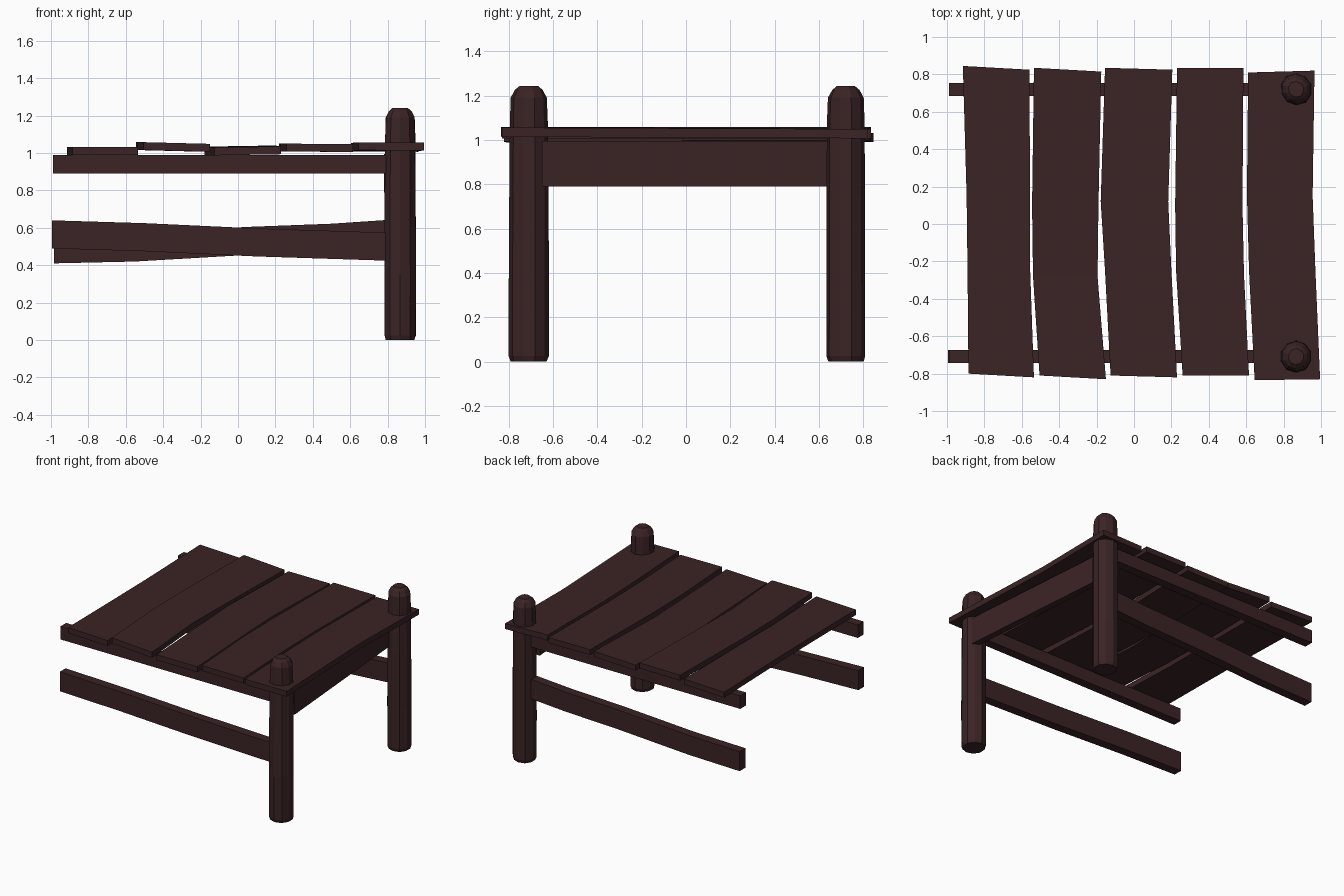
import bpy, bmesh, math, random
from mathutils import Vector

random.seed(4)
cube = bpy.data.objects.get("Cube")
if cube:
    bpy.data.objects.remove(cube, do_unlink=True)

# One dark timber colour
wood = bpy.data.materials.new("dark_brown_wood")
wood.use_nodes = True
colour = (0.043, 0.017, 0.018, 1)
wood.diffuse_color = colour
bsdf = wood.node_tree.nodes["Principled BSDF"]
bsdf.inputs["Base Color"].default_value = colour
bsdf.inputs["Roughness"].default_value = 0.9


def loft(name, rings):
    """Skin equal-length rings of points and cap both ends."""
    bm = bmesh.new()
    loops = [[bm.verts.new(p) for p in ring] for ring in rings]
    n = len(loops[0])
    for a, b in zip(loops, loops[1:]):
        for i in range(n):
            j = (i + 1) % n
            bm.faces.new((a[i], a[j], b[j], b[i]))
    bm.faces.new(loops[0][::-1])
    bm.faces.new(loops[-1])
    bmesh.ops.recalc_face_normals(bm, faces=bm.faces)
    mesh = bpy.data.meshes.new(name)
    bm.to_mesh(mesh)
    bm.free()
    mesh.materials.append(wood)
    obj = bpy.data.objects.new(name, mesh)
    bpy.context.collection.objects.link(obj)
    return obj


def rail(name, y, stations, height, depth=0.07):
    """Bar along x; stations are (x, bottom z)."""
    h = depth / 2
    loft(name, [[(x, y - h, z), (x, y + h, z), (x, y + h, z + height),
                 (x, y - h, z + height)] for x, z in stations])


def plank(name, edges, z_left, z_right, tilt=0.0, thick=0.042):
    """Warped board along y; edges are ((left x, y), (right x, y)) stations."""
    rings = []
    for (xl, yl), (xr, yr) in edges:
        a, b = z_left + tilt * yl, z_right + tilt * yr
        rings.append([(xl, yl, a), (xr, yr, b),
                      (xr, yr, b + thick), (xl, yl, a + thick)])
    loft(name, rings)


def post(name, x, y, sides=10):
    """Rough-hewn log with a chamfered foot and a rounded top."""
    profile = [(0, 0.08), (0.025, 0.089), (0.35, 0.089), (0.75, 0.088),
               (1.08, 0.085), (1.19, 0.081), (1.225, 0.062), (1.242, 0.042)]
    wobble = [random.uniform(0.97, 1.04) for _ in range(sides)]
    rings = []
    for z, r in profile:
        ring = []
        for i in range(sides):
            a = math.tau * (i + 0.5) / sides
            rr = r * wobble[i] * random.uniform(0.985, 1.015)
            ring.append((x + rr * math.cos(a), y + rr * math.sin(a), z))
        rings.append(ring)
    loft(name, rings)


# Posts
post("front_post", 0.867, -0.708)
post("back_post", 0.867, 0.72)

# Upper and lower side rails
rail("front_upper_rail", -0.708, [(-0.99, 0.89), (0.84, 0.89)], 0.1)
rail("back_upper_rail", 0.72, [(-0.99, 0.89), (0.84, 0.89)], 0.1)
rail("front_lower_rail", -0.708,
     [(-0.995, 0.49), (-0.5, 0.475), (0.1, 0.447), (0.84, 0.423)], 0.15)
rail("back_lower_rail", 0.72,
     [(-0.985, 0.41), (-0.55, 0.42), (0.05, 0.455), (0.5, 0.472), (0.84, 0.495)], 0.15)

# End beam, set slightly askew between the posts
loft("end_beam", [[(x - 0.05, y, 0.79), (x, y, 0.79), (x, y, 0.995), (x - 0.05, y, 0.995)]
                  for x, y in [(0.935, -0.65), (0.83, 0.66)]])

# Deck planks, outlined front to back
plank("deck_plank_1", [((-0.885, -0.80), (-0.535, -0.82)), ((-0.89, -0.25), (-0.555, -0.25)),
                       ((-0.895, 0.15), (-0.555, 0.15)), ((-0.915, 0.845), (-0.56, 0.825))],
      0.99, 0.99)
plank("deck_plank_2", [((-0.505, -0.81), (-0.15, -0.83)), ((-0.54, -0.28), (-0.195, -0.28)),
                       ((-0.545, 0.1), (-0.19, 0.1)), ((-0.535, 0.835), (-0.175, 0.815))],
      1.016, 1.007)
plank("deck_plank_3", [((-0.125, -0.81), (0.23, -0.82)), ((-0.155, -0.25), (0.2, -0.25)),
                       ((-0.178, 0.12), (0.183, 0.12)), ((-0.155, 0.835), (0.205, 0.825))],
      0.99, 0.996, 0.003)
plank("deck_plank_4", [((0.26, -0.81), (0.615, -0.81)), ((0.225, -0.25), (0.588, -0.27)),
                       ((0.22, 0.1), (0.58, 0.1)), ((0.23, 0.835), (0.585, 0.835))],
      1.008, 1.006)
plank("deck_plank_5", [((0.645, -0.835), (0.995, -0.83)), ((0.615, -0.25), (0.97, -0.25)),
                       ((0.604, 0.15), (0.955, 0.15)), ((0.61, 0.81), (0.965, 0.82))],
      1.012, 1.01, -0.004)
